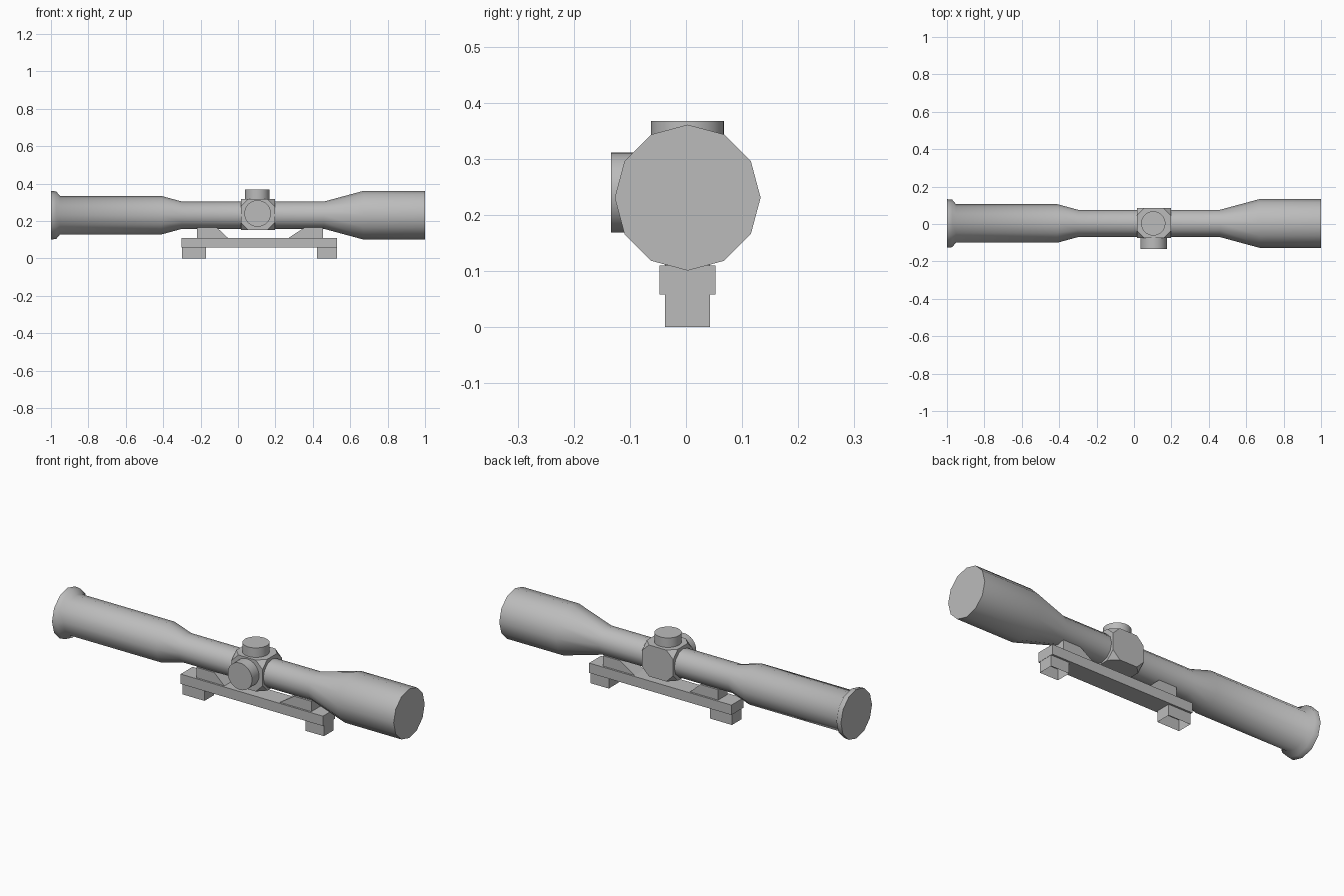
import bpy, bmesh, math
from mathutils import Matrix, Vector

if "Cube" in bpy.data.objects:
    bpy.data.objects.remove(bpy.data.objects["Cube"], do_unlink=True)

GREY = (0.5, 0.5, 0.5, 1.0)
grey = bpy.data.materials.new("plain_grey")
grey.use_nodes = True
grey.diffuse_color = GREY
grey.node_tree.nodes["Principled BSDF"].inputs["Base Color"].default_value = GREY

AXIS_Y, AXIS_Z = 0.003, 0.231


def finish(name, bm, smooth=None):
    bmesh.ops.recalc_face_normals(bm, faces=bm.faces)
    mesh = bpy.data.meshes.new(name)
    bm.to_mesh(mesh)
    bm.free()
    mesh.materials.append(grey)
    obj = bpy.data.objects.new(name, mesh)
    bpy.context.collection.objects.link(obj)
    if smooth:
        bpy.ops.object.select_all(action="DESELECT")
        obj.select_set(True)
        bpy.context.view_layer.objects.active = obj
        bpy.ops.object.shade_smooth_by_angle(angle=math.radians(smooth))
    return obj


def box_mesh(x0, x1, y0, y1, z0, z1):
    bm = bmesh.new()
    bmesh.ops.create_cube(bm, size=1)
    bmesh.ops.scale(bm, verts=bm.verts, vec=(x1 - x0, y1 - y0, z1 - z0))
    bmesh.ops.translate(bm, verts=bm.verts,
                        vec=((x0 + x1) / 2, (y0 + y1) / 2, (z0 + z1) / 2))
    return bm


def tube(name, profile, sides):
    # Lathe (x, radius) pairs around the long axis, with flat end caps
    bm = bmesh.new()
    rings = []
    for x, r in profile:
        angles = [math.tau * i / sides for i in range(sides)]
        rings.append([bm.verts.new((x, AXIS_Y + r * math.cos(a), AXIS_Z + r * math.sin(a)))
                      for a in angles])
    for a, b in zip(rings, rings[1:]):
        for i in range(sides):
            j = (i + 1) % sides
            bm.faces.new((a[i], a[j], b[j], b[i]))
    bm.faces.new(rings[0])
    bm.faces.new(rings[-1])
    return finish(name, bm, 50)


def knob(name, start, end, radius):
    start, end = Vector(start), Vector(end)
    direction = end - start
    turn = direction.to_track_quat("Z", "Y").to_matrix().to_4x4()
    bm = bmesh.new()
    bmesh.ops.create_cone(bm, cap_ends=True, segments=32, radius1=radius, radius2=radius,
                          depth=direction.length,
                          matrix=Matrix.Translation((start + end) / 2) @ turn)
    return finish(name, bm, 40)


def wedge(name, outline, half_width):
    # Side outline in x and z, extruded across the rail
    bm = bmesh.new()
    face = bm.faces.new([bm.verts.new((x, AXIS_Y - half_width, z)) for x, z in outline])
    out = bmesh.ops.extrude_face_region(bm, geom=[face])
    moved = [v for v in out["geom"] if isinstance(v, bmesh.types.BMVert)]
    bmesh.ops.translate(bm, verts=moved, vec=(0, 2 * half_width, 0))
    return finish(name, bm)


# Main tube with flared eyepiece and wide front bell
tube("scope_tube", [(-1, 0.13), (-0.972, 0.127), (-0.952, 0.103), (-0.41, 0.103),
                    (-0.3, 0.073), (0.46, 0.073), (0.67, 0.13), (1, 0.13)], 12)

# Turret block with its corners cut off
bm = box_mesh(0.015, 0.197, -0.076, 0.086, 0.152, 0.318)
bmesh.ops.bevel(bm, geom=bm.verts[:], offset=0.04, segments=1, affect="VERTICES")
finish("turret_block", bm)

# Adjustment knobs
knob("top_knob", (0.103, AXIS_Y, 0.3), (0.103, AXIS_Y, 0.368), 0.065)
knob("side_knob", (0.105, -0.06, 0.24), (0.105, -0.134, 0.24), 0.071)

# Mounting rail and the wedges that carry the tube
finish("mount_rail", box_mesh(-0.303, 0.53, AXIS_Y - 0.05, AXIS_Y + 0.05, 0.058, 0.11))
wedge("rear_wedge", [(-0.218, 0.108), (-0.052, 0.108), (-0.113, 0.165), (-0.218, 0.165)], 0.04)
wedge("front_wedge", [(0.268, 0.108), (0.455, 0.108), (0.455, 0.165), (0.355, 0.165)], 0.04)

# Clamp feet, open underneath
for name, x0, x1 in (("rear_foot", -0.299, -0.17), ("front_foot", 0.422, 0.529)):
    bm = box_mesh(x0, x1, AXIS_Y - 0.04, AXIS_Y + 0.04, 0, 0.058)
    bm.normal_update()
    bottom = [f for f in bm.faces if f.normal.z < -0.9]
    bmesh.ops.delete(bm, geom=bottom, context="FACES_ONLY")
    finish(name, bm)
